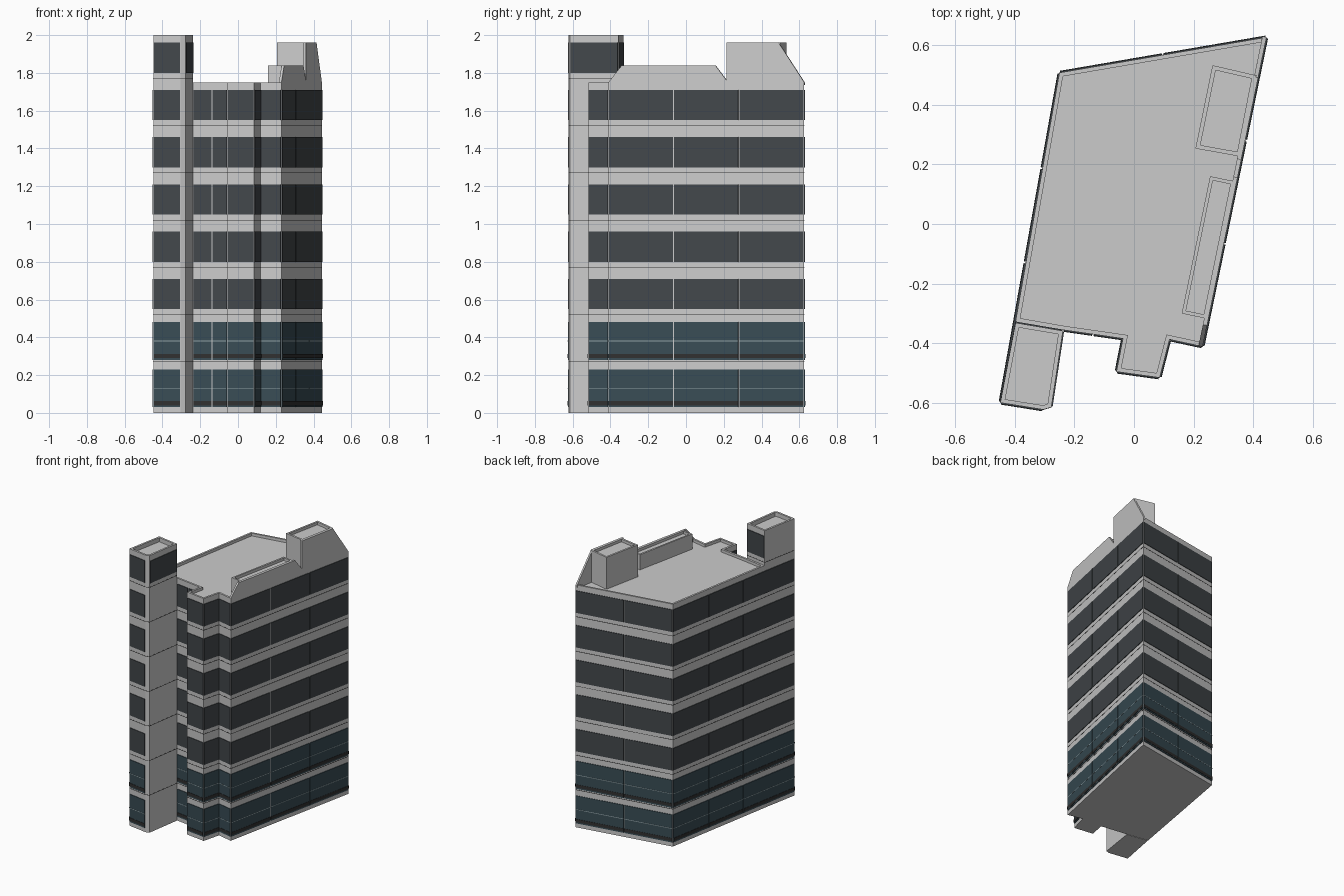
import bpy, bmesh
from mathutils import Vector as V

if "Cube" in bpy.data.objects:
    bpy.data.objects.remove(bpy.data.objects["Cube"])


def material(name, rgb):
    m = bpy.data.materials.new(name)
    m.diffuse_color = (*rgb, 1)
    m.use_nodes = True
    m.node_tree.nodes["Principled BSDF"].inputs["Base Color"].default_value = m.diffuse_color
    return m


GLASS = material("dark_glass", (0.055, 0.063, 0.07))
TEAL = material("teal_glass", (0.04, 0.072, 0.09))
DARK = material("dark_trim", (0.03, 0.03, 0.03))
LIGHT = material("mullion", (0.3, 0.38, 0.4))


def finish(name, bm, mat=None):
    bmesh.ops.recalc_face_normals(bm, faces=bm.faces)
    me = bpy.data.meshes.new(name)
    bm.to_mesh(me)
    bm.free()
    ob = bpy.data.objects.new(name, me)
    bpy.context.collection.objects.link(ob)
    if mat:
        me.materials.append(mat)
    return ob


def prism(bm, low, high):
    """Closed solid between two matching loops; returns the end face."""
    a = [bm.verts.new(p) for p in low]
    b = [bm.verts.new(p) for p in high]
    n = len(a)
    for i in range(n):
        j = (i + 1) % n
        bm.faces.new((a[i], a[j], b[j], b[i]))
    bm.faces.new(a[::-1])
    return bm.faces.new(b)


def block(name, pts, z0, z1, rim=0.014, drop=0.02):
    """Upright block with a raised rim around a sunken roof."""
    bm = bmesh.new()
    top = prism(bm, [(x, y, z0) for x, y in pts], [(x, y, z1) for x, y in pts])
    bmesh.ops.recalc_face_normals(bm, faces=bm.faces)
    bmesh.ops.inset_region(bm, faces=[top], thickness=rim, use_even_offset=True)
    ext = bmesh.ops.extrude_discrete_faces(bm, faces=[top])
    for v in ext["faces"][0].verts:
        v.co.z -= drop
    return finish(name, bm)


def slab(bm, p, q, z0, z1, out, back=0.004):
    """Thin wall panel from p to q standing proud of the wall by out."""
    p, q = V(p), V(q)
    d = (q - p).normalized()
    n = V((-d.y, d.x))
    c = [p - n * back, q - n * back, q + n * out, p + n * out]
    prism(bm, [(*v, z0) for v in c], [(*v, z1) for v in c])


# Outlines, clockwise from above
A, B, C, D = (-0.25, 0.507), (0.444, 0.626), (0.23, -0.411), (0.119, -0.387)
E, F, G, H = (0.086, -0.515), (-0.059, -0.495), (-0.037, -0.384), (-0.238, -0.355)
I = (-0.397, -0.327)
T1, T2, T3, T4 = (-0.238, -0.358), (-0.277, -0.614), (-0.304, -0.622), (-0.448, -0.599)
main = [A, B, C, D, E, F, G, H, I]
tower = [(-0.397, -0.331), T1, T2, T3, T4]

block("main_building", main, 0, 1.75)
block("corner_tower", tower, 0, 2.0, drop=0.03)

# Roof structures behind the right parapet
block("roof_stair_block", [(0.206, 0.253), (0.263, 0.532), (0.410, 0.498), (0.357, 0.226)], 1.72, 1.96)
block("roof_low_block", [(0.16, -0.30), (0.255, 0.16), (0.337, 0.143), (0.243, -0.317)], 1.72, 1.84, 0.012)

# Raised parapet flush with the right wall
profile = [(-0.411, 1.735), (-0.411, 1.75), (-0.34, 1.84), (0.155, 1.84), (0.215, 1.76),
           (0.215, 1.96), (0.49, 1.96), (0.626, 1.75), (0.626, 1.735)]
outer = []
for y, z in profile:
    t = (y - C[1]) / (B[1] - C[1])
    outer.append(V((C[0] + t * (B[0] - C[0]), y, z)))
bm = bmesh.new()
prism(bm, outer, [p + V((-0.0137, 0.0028, 0)) for p in outer])
finish("right_parapet", bm)

# Glazed walls: start, end, panel break positions
walls = [(A, B, [0, .5, 1]), (B, C, [0, 1/3, 2/3, 1]), (C, D, [0, 1]), (D, E, [0, 1]),
         (E, F, [0, 1]), (F, G, [0, 1]), (G, H, [0, .5, 1]),
         (T3, T4, [0, 1]), (T4, A, [0, .425, .71, 1])]


def panels(name, walls, z0, z1, mat, out=0.004, gap=0.003):
    bm = bmesh.new()
    for p, q, cuts in walls:
        p, q = V(p), V(q)
        d = (q - p).normalized() * gap
        for a, b in zip(cuts, cuts[1:]):
            slab(bm, p.lerp(q, a) + d, p.lerp(q, b) - d, z0, z1, out)
    finish(name, bm, mat)


for k in range(7):
    z = 0.25 * k
    if k < 2:
        # Taller shopfront glazing with sill and mid rail
        panels(f"lower_windows_{k}", walls, z + 0.03, z + 0.23, TEAL)
        panels(f"window_rail_{k}", walls, z + 0.129, z + 0.133, LIGHT, 0.005)
        panels(f"window_sill_{k}", walls, z + 0.04, z + 0.062, DARK, 0.006)
    else:
        panels(f"upper_windows_{k}", walls, z + 0.05, z + 0.21, GLASS)

# Tower top storey windows on front, right and back
panels("tower_top_windows", [(T3, T4, [0, 1]), (T1, T2, [0, 1]), (tower[0], T1, [0, 1])],
       1.80, 1.96, GLASS)

# Fine floor joints
bm = bmesh.new()
for k in range(1, 8):
    for outline in (main, tower):
        if outline is main and k == 7:
            continue
        for p, q in zip(outline, outline[1:] + outline[:1]):
            slab(bm, p, q, 0.25 * k + 0.019, 0.25 * k + 0.022, 0.001, 0.001)
finish("floor_joints", bm, DARK)
